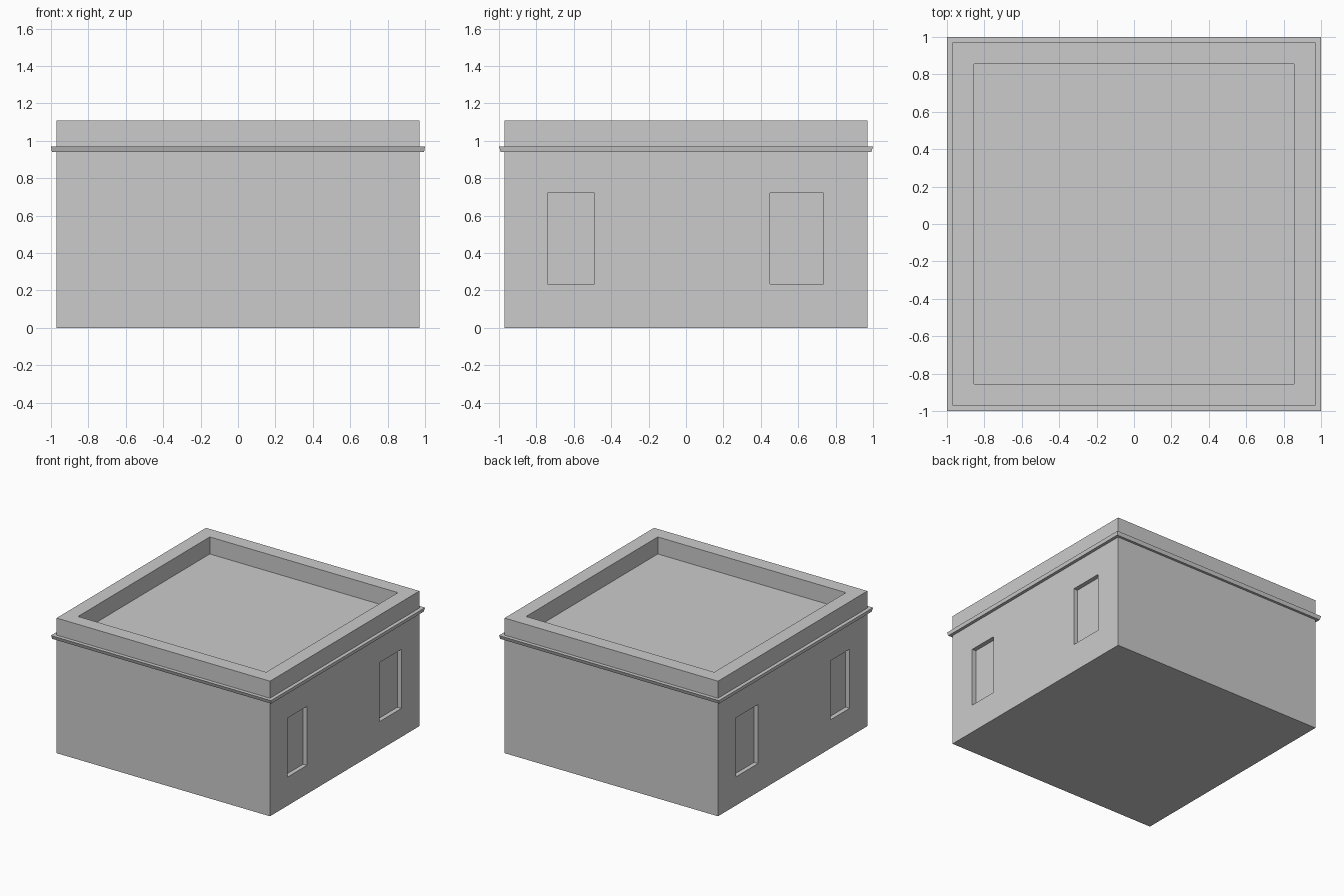
import bpy, bmesh

if "Cube" in bpy.data.objects:
    bpy.data.objects.remove(bpy.data.objects["Cube"])

H = 0.97          # half width of the walls
TOP, ROOF = 1.11, 0.97


def make_object(name, bm):
    bmesh.ops.recalc_face_normals(bm, faces=bm.faces)
    mesh = bpy.data.meshes.new(name)
    bm.to_mesh(mesh)
    bm.free()
    ob = bpy.data.objects.new(name, mesh)
    bpy.context.collection.objects.link(ob)
    return ob


def square_loops(bm, loops, closed=False):
    """Skin rectangular loops given as (half x, half y, z)."""
    rings = [[bm.verts.new((sx * hx, sy * hy, z))
              for sx, sy in ((-1, -1), (1, -1), (1, 1), (-1, 1))]
             for hx, hy, z in loops]
    pairs = list(zip(rings, rings[1:]))
    if closed:
        pairs.append((rings[-1], rings[0]))
    else:
        bm.faces.new(rings[0])
        bm.faces.new(rings[-1])
    for a, b in pairs:
        for i in range(4):
            j = (i + 1) % 4
            bm.faces.new((a[i], a[j], b[j], b[i]))


# Walls with parapet and sunken flat roof
bm = bmesh.new()
square_loops(bm, [(H, H, 0), (H, H, TOP), (0.855, 0.855, TOP), (0.855, 0.855, ROOF)])
walls = make_object("walls_and_parapet", bm)

# Window recesses, the same pair on both side walls
depth = 0.036
bm = bmesh.new()
for side in (-1, 1):
    for y0, y1 in ((-0.74, -0.49), (0.45, 0.735)):
        box = bmesh.ops.create_cube(bm, size=1)["verts"]
        bmesh.ops.scale(bm, vec=(2 * depth, y1 - y0, 0.485), verts=box)
        bmesh.ops.translate(bm, vec=(side * H, (y0 + y1) / 2, 0.4775), verts=box)
cutter = make_object("window_cutter", bm)
cutter.hide_render = True

cut = walls.modifiers.new("windows", 'BOOLEAN')
cut.operation = 'DIFFERENCE'
cut.solver = 'EXACT'
cut.object = cutter
bpy.context.view_layer.objects.active = walls
bpy.ops.object.modifier_apply(modifier=cut.name)
bpy.data.objects.remove(cutter)

# Thin cornice band running around the walls
bm = bmesh.new()
square_loops(bm, [(H - 0.01, H - 0.01, 0.94), (0.995, 0.99, 0.94),
                  (1.0, 1.0, 0.97), (H - 0.01, H - 0.01, 0.97)], closed=True)
make_object("cornice", bm)
